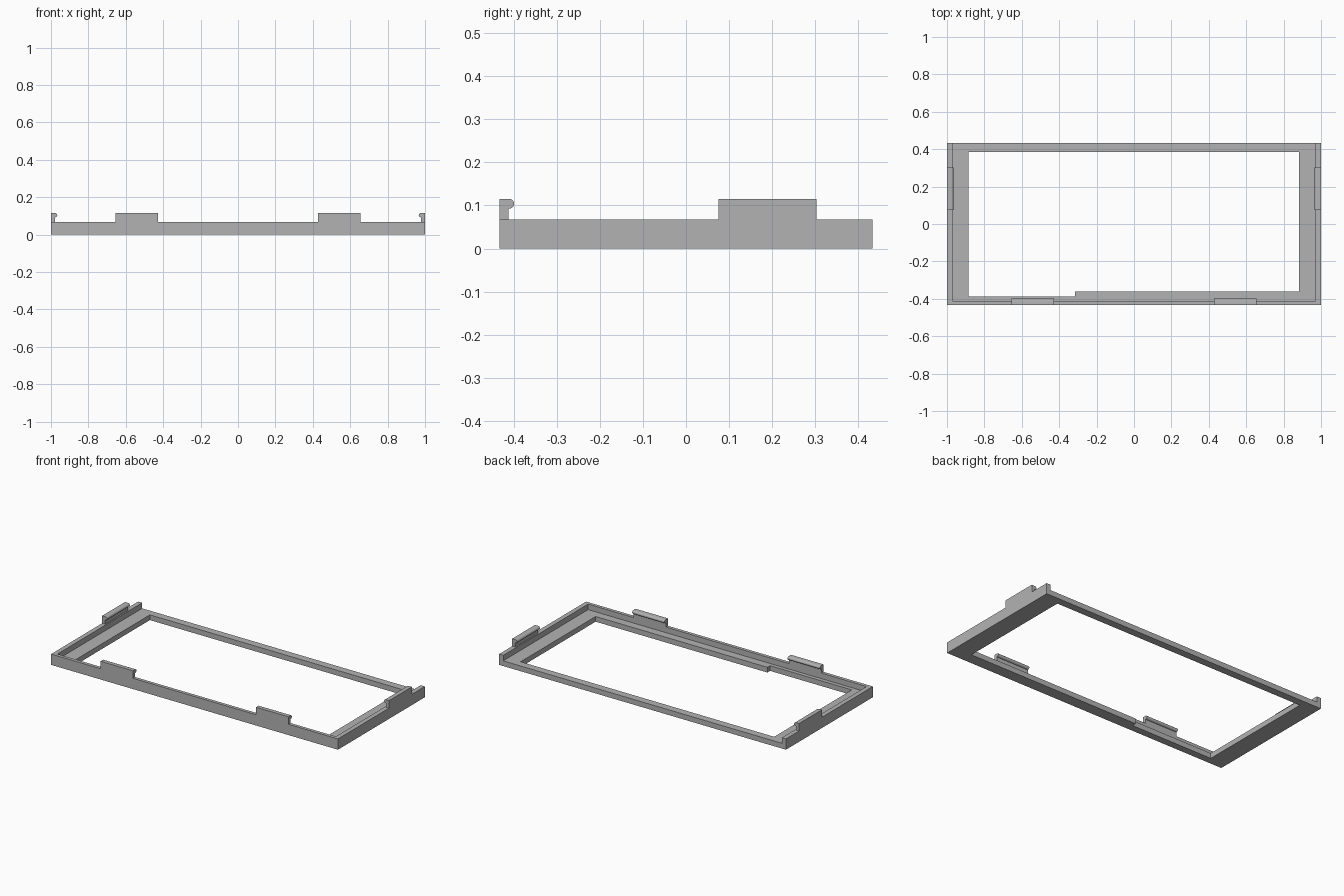
import bpy, bmesh, math
from mathutils import Matrix, Vector

cube = bpy.data.objects.get("Cube")
if cube:
    bpy.data.objects.remove(cube, do_unlink=True)

HALF_X, HALF_Y = 1.0, 0.433
WALL_TOP, FLOOR_TOP, CLIP_TOP = 0.068, 0.033, 0.115

grey = bpy.data.materials.new("plain grey")
grey.use_nodes = True
grey.diffuse_color = (0.45, 0.45, 0.45, 1)
grey.node_tree.nodes["Principled BSDF"].inputs["Base Color"].default_value = grey.diffuse_color


def prism(name, outline, low, high, matrix=Matrix()):
    """Extrude a flat outline along z, then place it with a matrix."""
    bm = bmesh.new()
    face = bm.faces.new([bm.verts.new((x, y, low)) for x, y in outline])
    ext = bmesh.ops.extrude_face_region(bm, geom=[face])
    top = [v for v in ext["geom"] if isinstance(v, bmesh.types.BMVert)]
    bmesh.ops.translate(bm, verts=top, vec=(0, 0, high - low))
    bm.transform(matrix)
    bmesh.ops.recalc_face_normals(bm, faces=bm.faces)
    mesh = bpy.data.meshes.new(name)
    bm.to_mesh(mesh)
    bm.free()
    mesh.materials.append(grey)
    obj = bpy.data.objects.new(name, mesh)
    bpy.context.collection.objects.link(obj)
    return obj


def rect(x0, x1, y0, y1):
    return [(x0, y0), (x1, y0), (x1, y1), (x0, y1)]


def cut(target, cutter):
    """Subtract the cutter for good and remove it."""
    mod = target.modifiers.new("cut", 'BOOLEAN')
    mod.operation = 'DIFFERENCE'
    mod.solver = 'EXACT'
    mod.object = cutter
    bpy.context.view_layer.objects.active = target
    bpy.ops.object.modifier_apply(modifier=mod.name)
    bpy.data.objects.remove(cutter, do_unlink=True)


# Frame: tray with walls on three sides, open at the back
frame = prism("frame", rect(-HALF_X, HALF_X, -HALF_Y, HALF_Y), 0, WALL_TOP)
cut(frame, prism("tray_cutter", rect(-0.971, 0.971, -0.412, 0.6), FLOOR_TOP, 0.2))

# Window opening, with a wider ledge along part of the front
opening = [(-0.885, 0.386), (-0.885, -0.388), (-0.315, -0.388),
           (-0.315, -0.361), (0.883, -0.361), (0.883, 0.386)]
cut(frame, prism("opening_cutter", opening, -0.1, 0.2))

# Snap clip profile: thin neck with a rounded bead pointing inwards
NECK, REACH, RADIUS = 0.021, 0.034, 0.011
bead = [(REACH - RADIUS + RADIUS * math.cos(a), CLIP_TOP - RADIUS + RADIUS * math.sin(a))
        for a in (math.pi * (i / 10 - 0.5) for i in range(11))]
profile = [(0, WALL_TOP), (NECK, WALL_TOP), (NECK, CLIP_TOP - 2 * RADIUS)] + bead + [(0, CLIP_TOP)]


def clip(name, inward, along, origin, length):
    """Place a clip from its outer start corner."""
    axes = Matrix((inward, (0, 0, 1), along)).transposed().to_4x4()
    obj = prism(name, profile, 0, length, Matrix.Translation(Vector(origin)) @ axes)
    bpy.ops.object.select_all(action='DESELECT')
    obj.select_set(True)
    bpy.context.view_layer.objects.active = obj
    bpy.ops.object.shade_smooth_by_angle(angle=math.radians(30))


# Two clips on the front wall and one on each side wall
for side, s in (("left", 1), ("right", -1)):
    clip("front_clip_" + side, (0, 1, 0), (s, 0, 0), (s * 0.429, -HALF_Y, 0), 0.226)
    clip("side_clip_" + side, (-s, 0, 0), (0, 1, 0), (s * HALF_X, 0.075, 0), 0.228)
